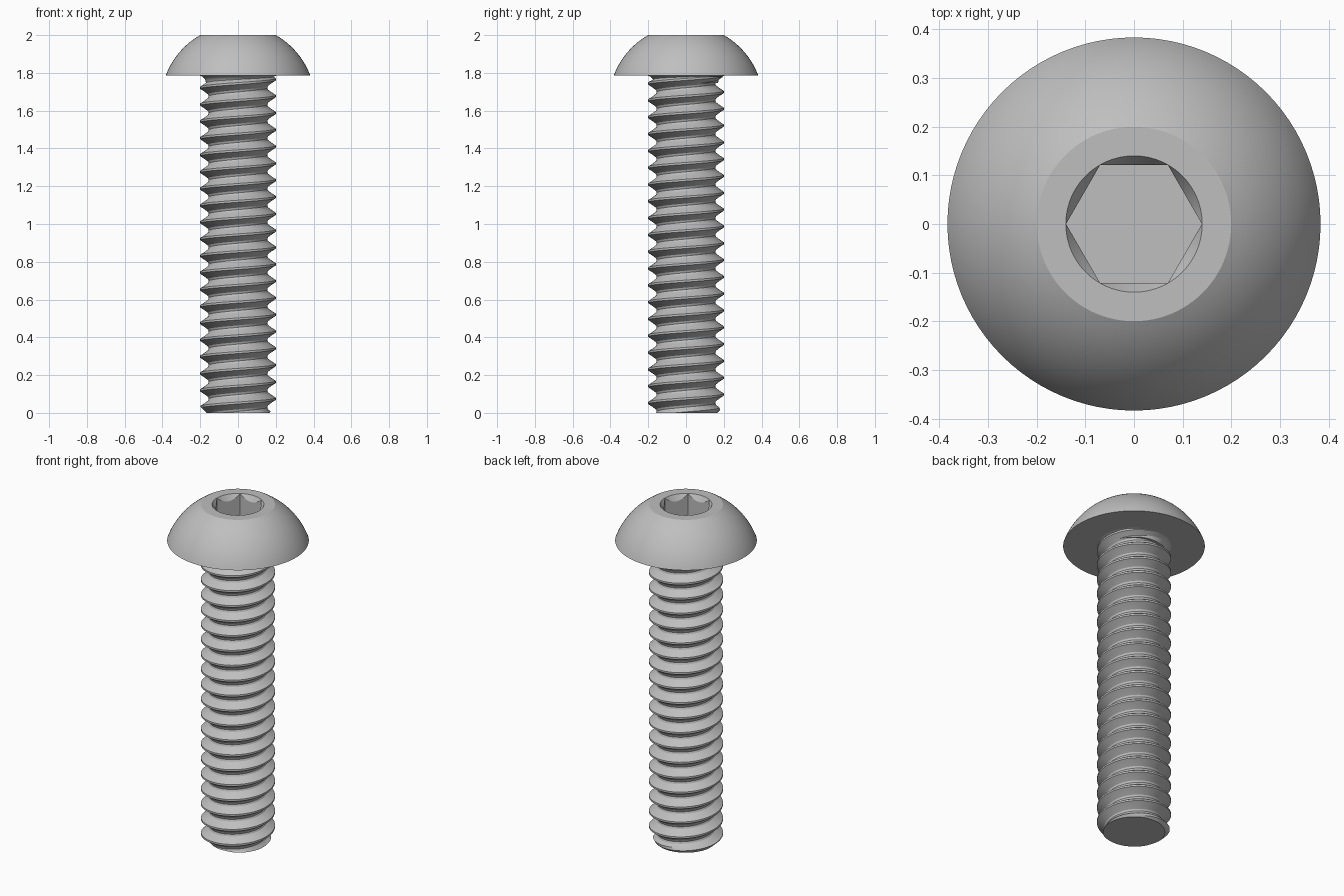
import bpy, bmesh, math
from mathutils import Vector

if "Cube" in bpy.data.objects:
    bpy.data.objects.remove(bpy.data.objects["Cube"], do_unlink=True)

TOP, SEAT = 2.0, 1.785          # top and underside of the head
PITCH, CREST, SEGMENTS = 0.089, 0.2, 72

steel = bpy.data.materials.new("grey steel")
steel.use_nodes = True
steel.diffuse_color = (0.52, 0.52, 0.52, 1)
steel.node_tree.nodes["Principled BSDF"].inputs["Base Color"].default_value = (0.52, 0.52, 0.52, 1)


def make_object(name, bm):
    bmesh.ops.recalc_face_normals(bm, faces=bm.faces)
    mesh = bpy.data.meshes.new(name)
    bm.to_mesh(mesh)
    bm.free()
    mesh.materials.append(steel)
    obj = bpy.data.objects.new(name, mesh)
    bpy.context.collection.objects.link(obj)
    return obj


def lathe(name, profile, sides):
    """Spin (radius, height) points around z and cap both ends."""
    bm = bmesh.new()
    rings = []
    for r, z in profile:
        rings.append([bm.verts.new((r * math.cos(math.tau * i / sides),
                                    r * math.sin(math.tau * i / sides), z))
                      for i in range(sides)])
    for a, b in zip(rings, rings[1:]):
        for i in range(sides):
            k = (i + 1) % sides
            bm.faces.new((a[i], a[k], b[k], b[i]))
    bm.faces.new(rings[0])
    bm.faces.new(rings[-1])
    return make_object(name, bm)


def smooth(obj, degrees):
    bpy.ops.object.select_all(action='DESELECT')
    obj.select_set(True)
    bpy.context.view_layer.objects.active = obj
    bpy.ops.object.shade_smooth_by_angle(angle=math.radians(degrees))


def cut(obj, cutter):
    bpy.context.view_layer.objects.active = obj
    mod = obj.modifiers.new("cut", 'BOOLEAN')
    mod.operation, mod.solver, mod.object = 'DIFFERENCE', 'EXACT', cutter
    bpy.ops.object.modifier_apply(modifier=mod.name)
    bpy.data.objects.remove(cutter, do_unlink=True)


# Domed head: a spherical arc from the rim to the flat top
centre = SEAT - 0.141
radius = math.hypot(0.383, SEAT - centre)
low, high = math.asin((SEAT - centre) / radius), math.asin((TOP - centre) / radius)
steps = 16
dome = []
for s in range(steps + 1):
    a = low + (high - low) * s / steps
    dome.append((radius * math.cos(a), centre + radius * math.sin(a)))
head = lathe("button_head", dome, 96)

# Hex socket with a conical lead-in
cut(head, lathe("hex_cutter", [(0.1395, TOP - 0.13), (0.1395, TOP + 0.1)], 6))
cut(head, lathe("lead_in_cutter", [(0.1, TOP - 0.068), (0.1459, TOP + 0.01)], 96))
smooth(head, 25)

# Concave fillet under the head
fillet = []
for s in range(7):
    a = math.pi / 2 * s / 6
    fillet.append((0.21 - 0.04 * math.sin(a), SEAT + 0.001 - 0.04 * (1 - math.cos(a))))
smooth(lathe("neck_fillet", fillet, SEGMENTS), 40)

# Threaded shank: one thread section swept along a right-handed helix
section = [(0, CREST), (0.12, CREST), (0.28, 0.178), (0.44, 0.159),
           (0.56, 0.155), (0.68, 0.159), (0.84, 0.178)]
count = len(section)
turns = math.ceil(SEAT / PITCH) + 4
bm = bmesh.new()
columns = []
for i in range(SEGMENTS + 1):
    a = math.tau * i / SEGMENTS
    if i == SEGMENTS:           # last column meets the first, one turn up
        columns.append(columns[0][count:])
        break
    columns.append([bm.verts.new((r * math.cos(a), r * math.sin(a),
                                  PITCH * (t + u - 2.22 + i / SEGMENTS)))
                    for t in range(turns) for u, r in section])
for a, b in zip(columns, columns[1:]):
    for j in range(min(len(a), len(b)) - 1):
        bm.faces.new((a[j], b[j], b[j + 1], a[j + 1]))

# Trim both ends flat, cap them and chamfer the tip
for height, direction in ((0, -1), (SEAT - 0.004, 1)):
    bmesh.ops.bisect_plane(bm, geom=bm.verts[:] + bm.edges[:] + bm.faces[:], dist=1e-5,
                           plane_co=Vector((0, 0, height)),
                           plane_no=Vector((0, 0, direction)), clear_outer=True)
bmesh.ops.holes_fill(bm, edges=[e for e in bm.edges if e.is_boundary], sides=0)
for v in bm.verts:
    r = math.hypot(v.co.x, v.co.y)
    scale = min(1, (0.167 + max(v.co.z, 0)) / r)
    v.co.x *= scale
    v.co.y *= scale
smooth(make_object("threaded_shank", bm), 28)
